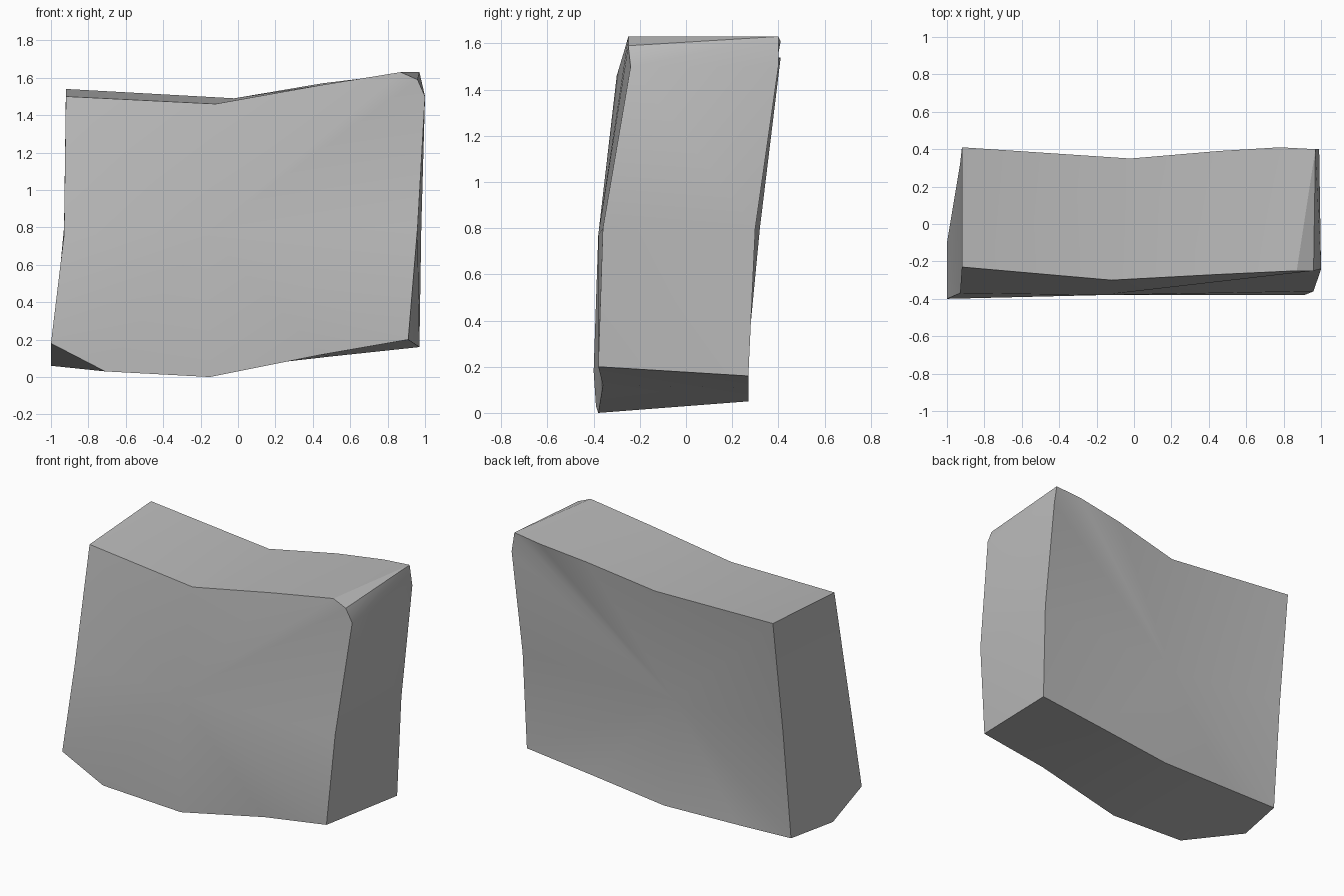
import bpy
import bmesh
import math

default_cube = bpy.data.objects.get("Cube")
if default_cube:
    bpy.data.objects.remove(default_cube, do_unlink=True)


def flat_material(name, colour):
    material = bpy.data.materials.new(name)
    material.use_nodes = True
    material.diffuse_color = colour
    shader = material.node_tree.nodes["Principled BSDF"]
    shader.inputs["Base Color"].default_value = colour
    return material


def fan_cap(bm, ring, centre):
    """Close a ring of vertices with triangles around a centre point."""
    hub = bm.verts.new(centre)
    for start, end in zip(ring, ring[1:] + ring[:1]):
        bm.faces.new((hub, start, end))


def bridge(bm, first, second):
    """Join two rings with the same number of vertices by quads."""
    count = len(first)
    for i in range(count):
        j = (i + 1) % count
        bm.faces.new((first[i], first[j], second[j], second[i]))


# Matching front and back outlines, clockwise from the upper left corner
outline_pairs = [
    ((-.92, -.23, 1.5), (-.92, .41, 1.54)),
    ((-.12, -.3, 1.46), (-.02, .35, 1.49)),
    ((.44, -.27, 1.56), (.45, .39, 1.57)),
    ((.87, -.25, 1.63), (.78, .41, 1.61)),
    ((.96, -.25, 1.59), (.97, .4, 1.63)),
    ((1, -.24, 1.5), (.99, .4, 1.5)),
    ((.96, -.36, .8), (.98, .3, .8)),
    ((.91, -.38, .2), (.97, .27, .16)),
    ((.45, -.36, .12), (.5, .27, .11)),
    ((-.15, -.38, 0), (-.03, .27, .05)),
    ((-.71, -.39, .03), (-.55, .26, .06)),
    ((-1, -.4, .18), (-.94, .25, .07)),
    ((-.93, -.37, .76), (-.93, .32, .8)),
]

# Rock block: two fanned faces joined by a band of sides
bm = bmesh.new()
front_ring = [bm.verts.new(front) for front, back in outline_pairs]
back_ring = [bm.verts.new(back) for front, back in outline_pairs]
bridge(bm, front_ring, back_ring)
fan_cap(bm, front_ring, (-.17, -.38, .77))
fan_cap(bm, back_ring, (-.1, .25, .75))

# Chipped lower corner: bend the bottom edge and cut a triangular facet
chip_tip, chip_foot = front_ring[-2], front_ring[-3]
bottom_edge = bm.edges.get((chip_tip, back_ring[-2]))
new_edge, chip_vert = bmesh.utils.edge_split(bottom_edge, chip_tip, .5)
chip_vert.co = (-1, -.1, .06)
bmesh.ops.connect_verts(bm, verts=[chip_foot, chip_vert])

bmesh.ops.triangulate(bm, faces=bm.faces[:])
bmesh.ops.recalc_face_normals(bm, faces=bm.faces[:])

mesh = bpy.data.meshes.new("rock_block")
bm.to_mesh(mesh)
bm.free()
mesh.materials.append(flat_material("stone_grey", (.5, .5, .5, 1)))
rock = bpy.data.objects.new("rock_block", mesh)
bpy.context.collection.objects.link(rock)

# Soft shading across the faces, crisp along the outer edges
bpy.ops.object.select_all(action="DESELECT")
rock.select_set(True)
bpy.context.view_layer.objects.active = rock
bpy.ops.object.shade_smooth_by_angle(angle=math.radians(30))
